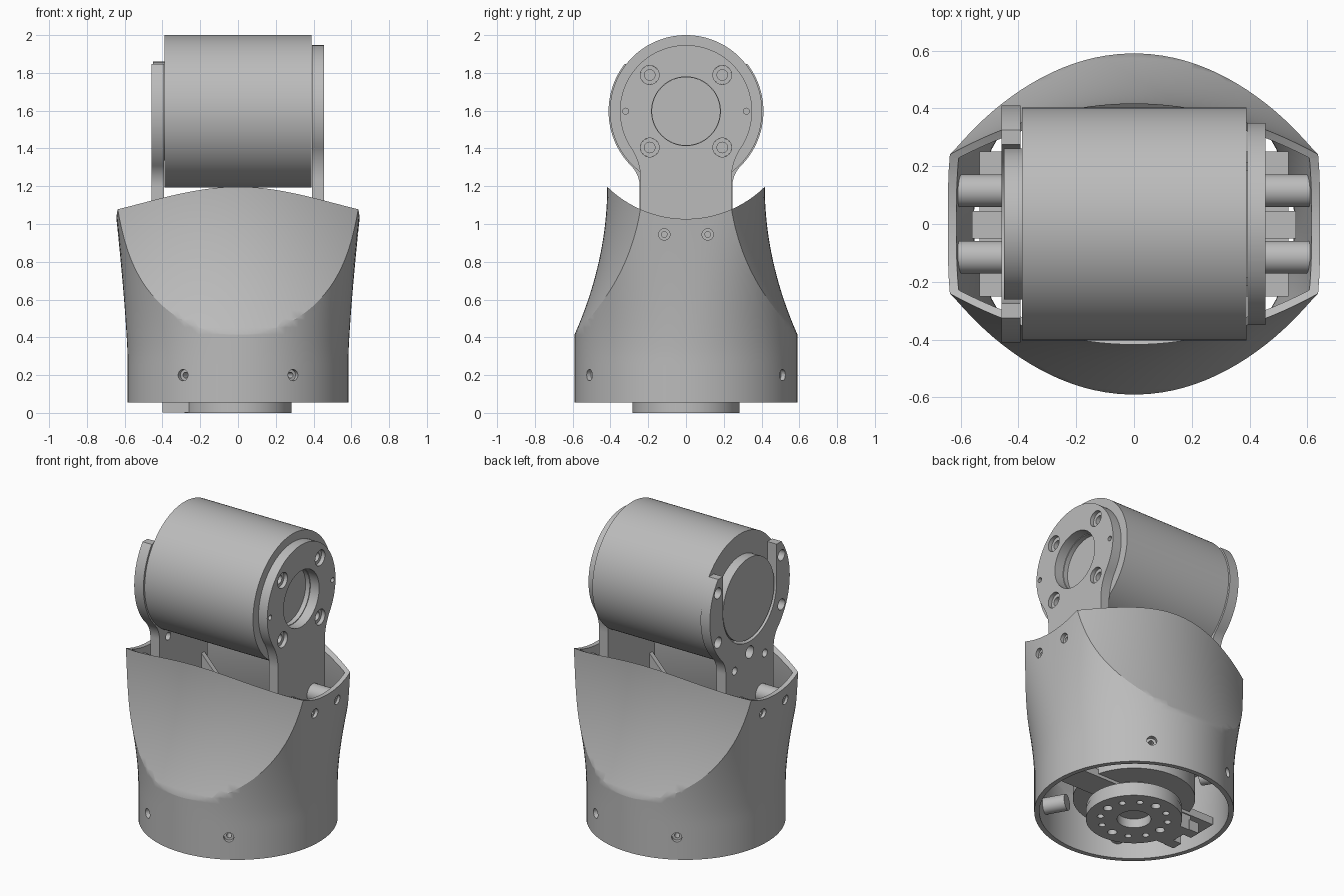
import bpy, bmesh
from math import sin, cos, pi, sqrt, asin, atan2, copysign
from mathutils import Vector

default = bpy.data.objects.get("Cube")
if default:
    bpy.data.objects.remove(default, do_unlink=True)

grey = bpy.data.materials.new("satin grey")
grey.use_nodes = True
grey.diffuse_color = (0.5, 0.5, 0.5, 1)
grey.node_tree.nodes["Principled BSDF"].inputs["Base Color"].default_value = (0.5, 0.5, 0.5, 1)

AXIS_Z = 1.597    # height of the tilt axis
FLOOR = 0.055     # lower edge of the shell
WALL = 0.03
parts = []


def add(name, bm):
    bm.normal_update()
    bmesh.ops.recalc_face_normals(bm, faces=bm.faces)
    mesh = bpy.data.meshes.new(name)
    bm.to_mesh(mesh)
    bm.free()
    obj = bpy.data.objects.new(name, mesh)
    bpy.context.collection.objects.link(obj)
    mesh.materials.append(grey)
    parts.append(obj)
    return obj


def discard(obj):
    if obj in parts:
        parts.remove(obj)
    bpy.data.objects.remove(obj, do_unlink=True)


def loft(name, rings):
    """Skin a closed solid over rings of equal point count."""
    bm = bmesh.new()
    loops = [[bm.verts.new(p) for p in ring] for ring in rings]
    for a, b in zip(loops, loops[1:]):
        for i in range(len(a)):
            j = (i + 1) % len(a)
            bm.faces.new((a[i], a[j], b[j], b[i]))
    bm.faces.new(loops[0][::-1])
    bm.faces.new(loops[-1])
    return add(name, bm)


def rod(name, radius, start, end, sides=48):
    start, end = Vector(start), Vector(end)
    bm = bmesh.new()
    bmesh.ops.create_cone(bm, cap_ends=True, segments=sides, radius1=radius,
                          radius2=radius, depth=(end - start).length)
    turn = (end - start).to_track_quat('Z', 'Y')
    for v in bm.verts:
        v.co = turn @ v.co + (start + end) / 2
    return add(name, bm)


def box(name, low, high):
    bm = bmesh.new()
    bmesh.ops.create_cube(bm, size=1)
    for v in bm.verts:
        v.co = [(a + b) / 2 + c * (b - a) for a, b, c in zip(low, high, v.co)]
    return add(name, bm)


def evaluated_mesh(obj):
    bpy.context.view_layer.update()
    graph = bpy.context.evaluated_depsgraph_get()
    return bpy.data.meshes.new_from_object(obj.evaluated_get(graph))


def combine(obj, tool, operation='DIFFERENCE'):
    mod = obj.modifiers.new("cut", 'BOOLEAN')
    mod.operation, mod.solver, mod.object = operation, 'EXACT', tool
    mesh = evaluated_mesh(obj)
    obj.modifiers.remove(mod)
    obj.data = mesh
    discard(tool)


def drill(obj, cuts):
    """Cut several (radius, start, end) holes at once."""
    bm = bmesh.new()
    for radius, start, end in cuts:
        bit = rod("bit", radius, start, end, 32)
        bm.from_mesh(bit.data)
        discard(bit)
    combine(obj, add("drill", bm))


def circle(x, y, radius, sides=32):
    return [(x + radius * cos(2 * pi * i / sides), y + radius * sin(2 * pi * i / sides))
            for i in range(sides)]


def plate(name, outlines, low, high, across=True):
    """Flat plate with holes; across: drawn around the tilt axis, thick along x."""
    curve = bpy.data.curves.new(name, 'CURVE')
    curve.dimensions, curve.fill_mode, curve.extrude = '2D', 'BOTH', (high - low) / 2
    for outline in outlines:
        spline = curve.splines.new('POLY')
        spline.points.add(len(outline) - 1)
        for point, (u, v) in zip(spline.points, outline):
            point.co = (u, v, 0, 1)
        spline.use_cyclic_u = True
    sketch = bpy.data.objects.new(name + "_sketch", curve)
    bpy.context.collection.objects.link(sketch)
    bm = bmesh.new()
    bm.from_mesh(evaluated_mesh(sketch))
    discard(sketch)
    bmesh.ops.remove_doubles(bm, verts=bm.verts, dist=0.00002)
    for vert in bm.verts:
        u, v, w = vert.co
        w += (low + high) / 2
        vert.co = (w, u, v + AXIS_Z) if across else (u, v, w)
    return add(name, bm)


# Shell: a round base flaring to a flat-sided top, scooped at front and back
def flared_ring(z, inset, count=96):
    t = max(0, (z - 0.3) / 0.72)
    power = 2 / (2 + t * t)
    half_x, half_y = 0.585 + 0.058 * t ** 1.3 - inset, 0.59 - inset
    ring = []
    for i in range(count):
        a = 2 * pi * (i + 0.5) / count
        ring.append((half_x * copysign(abs(cos(a)) ** power, cos(a)),
                     half_y * copysign(abs(sin(a)) ** power, sin(a)), z))
    return ring


def scoop_ring(z, inset, steps=40):
    depth = 0.417 + 0.28 * max(0, 1.2 - z) ** 2 - inset
    xs = [0.8 * (2 * i / steps - 1) for i in range(steps + 1)]
    front = [(x, x * x / 2.25 - depth, z) for x in xs]
    return front + [(x, -y, z) for x, y, z in reversed(front)]


def shell_solid(name, inset, bottom):
    def levels(low, high, n=32):
        return [low + (high - low) * i / n for i in range(n + 1)]
    solid = loft(name, [flared_ring(z, inset) for z in levels(bottom, 1.33)])
    scoop = loft("scoop", [scoop_ring(z, inset) for z in levels(bottom - 0.1, 1.4)])
    combine(solid, scoop, 'INTERSECT')
    return solid


shell = shell_solid("shell", 0, FLOOR)
combine(shell, shell_solid("hollow", WALL, FLOOR - 0.05))
combine(shell, rod("saddle", 0.597, (-1, 0, 1.624), (1, 0, 1.624), 128))

# Shell screw holes with the posts behind them
holes = []
for side in (-1, 1):
    for y in (-0.115, 0.115):
        holes.append((0.03, (side * 0.55, y, 0.945), (side * 0.8, y, 0.945)))
        post = rod("side_post", 0.057, (side * 0.44, y, 0.945), (side * 0.612, y, 0.945))
        drill(post, [(0.015, (side * 0.5, y, 0.945), (side * 0.8, y, 0.945))])
    for end in (-1, 1):
        way = Vector((side * 0.495, end * 0.869, 0))
        lift = Vector((0, 0, 0.2))
        holes.append((0.03, way * 0.5 + lift, way * 0.8 + lift))
        post = rod("base_post", 0.05, way * 0.42 + lift, way * 0.562 + lift)
        drill(post, [(0.015, way * 0.48 + lift, way * 0.8 + lift)])
drill(shell, holes)


# Arms: a disc, or a fork with a round slot, flowing into a straight stem
def arm_outline(r, w, q, bottom, start, slot=(), steps=32):
    h = sqrt((r + q) ** 2 - (w + q) ** 2)
    phi = atan2(-h, w + q)
    half = list(slot)
    for i in range(steps + 1):
        a = start + (phi - start) * i / steps
        half.append((r * cos(a), r * sin(a)))
    for i in range(1, steps // 2 + 1):
        a = phi + pi - phi * i / (steps // 2)
        half.append((w + q + q * cos(a), -h + q * sin(a)))
    half.append((w, bottom))
    return half + [(-y, z) for y, z in reversed(half[1:])]


corners = [(sy, sz) for sy in (-1, 1) for sz in (-1, 1)]
screws = [(sy * 0.192, sz * 0.192) for sy, sz in corners]
plate("left_arm", [arm_outline(0.35, 0.24, 0.3, -1.15, pi / 2), circle(0, 0, 0.182, 64)]
      + [circle(y, z, 0.05) for y, z in screws]
      + [circle(y, 0, 0.016, 16) for y in (-0.32, 0.32)], 0.392, 0.455)
for y, z in screws:
    plate("screw_seat", [circle(y, z, 0.0498), circle(y, z, 0.028)], 0.4, 0.43)

horn = 0.25
slot = [(0.275 * sin(pi / 2 * i / 16), -0.275 * cos(pi / 2 * i / 16)) for i in range(17)]
plate("right_arm", [arm_outline(0.41, 0.245, 0.158, -1.15, asin(horn / 0.41), slot + [(0.275, horn)])]
      + [circle(sy * 0.325, sz * 0.16, 0.035) for sy, sz in corners]
      + [circle(y, -0.41, 0.025) for y in (-0.155, 0.155)]
      + [circle(0, -0.345, 0.04)], -0.458, -0.392)

# Tilt motor between the arms
motor = rod("tilt_motor", 0.403, (-0.388, 0, AXIS_Z), (0.39, 0, AXIS_Z), 128)
drill(motor, [(0.18, (0.36, 0, AXIS_Z), (0.6, 0, AXIS_Z))])
rod("motor_end_cap", 0.262, (-0.38, 0, AXIS_Z), (-0.45, 0, AXIS_Z), 64)

# Deck, gussets and wiring blocks joining the arms inside the shell
box("deck", (-0.535, -0.25, 0.7), (0.535, 0.25, 0.75))
for side in (-1, 1):
    for y in (-0.2, 0.2):
        corner = [(side * 0.395, 0.74), (side * 0.395, 0.95), (side * 0.2, 0.74)]
        loft("gusset", [[(x, y + t, z) for x, z in corner] for t in (-0.015, 0.015)])
    x0, x1 = sorted((side * 0.44, side * 0.56))
    box("wiring_block", (x0, -0.05, 0.6), (x1, 0.045, 0.85))

# Pan motor, its output flange and the cross bar
rod("pan_motor", 0.36, (0, 0, 0.14), (0, 0, 0.71), 96)
box("cross_bar", (-0.53, -0.09, 0.12), (0.53, 0.09, 0.17))
bolts = [circle(0.2 * cos(pi * i / 6), 0.2 * sin(pi * i / 6), 0.02 if i % 3 else 0.028)
         for i in range(12)]
plate("output_flange", [circle(0, 0, 0.283, 96), circle(0, 0, 0.1, 48)] + bolts, 0, 0.06, False)
rod("flange_back", 0.28, (0, 0, 0.059), (0, 0, 0.09), 96)
rod("flange_hub", 0.2, (0, 0, 0.08), (0, 0, 0.15))

# Forked connector beside the flange
box("connector_body", (-0.34, -0.11, 0.002), (-0.25, 0.11, 0.1))
for y in (-0.08, 0.08):
    box("connector_prong", (-0.4, y - 0.035, 0.002), (-0.33, y + 0.035, 0.07))

# Smooth curved faces, keep crisp edges
bpy.ops.object.select_all(action='DESELECT')
for part in parts:
    part.select_set(True)
bpy.context.view_layer.objects.active = shell
bpy.ops.object.shade_smooth_by_angle(angle=0.5)
